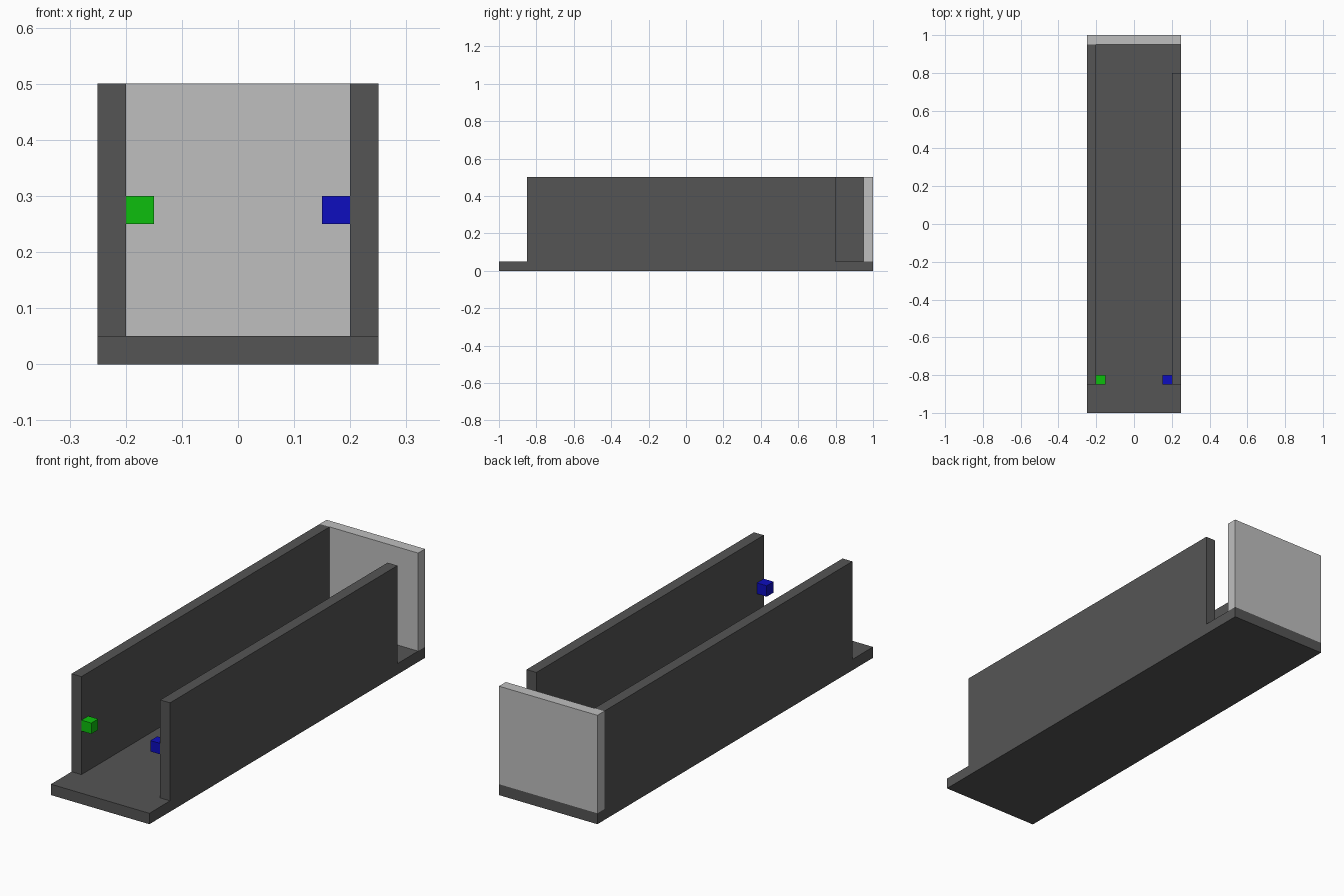
import bpy
from mathutils import Matrix, Vector
import bmesh

cube = bpy.data.objects.get("Cube")
if cube:
    bpy.data.objects.remove(cube, do_unlink=True)


def material(name, rgb):
    mat = bpy.data.materials.new(name)
    mat.use_nodes = True
    color = (*rgb, 1.0)
    mat.diffuse_color = color
    mat.node_tree.nodes["Principled BSDF"].inputs["Base Color"].default_value = color
    return mat


def box(name, low, high, mat):
    low, high = Vector(low), Vector(high)
    bm = bmesh.new()
    bmesh.ops.create_cube(bm, size=1.0, matrix=Matrix.Diagonal((*(high - low), 1.0)))
    mesh = bpy.data.meshes.new(name)
    bm.to_mesh(mesh)
    bm.free()
    mesh.materials.append(mat)
    obj = bpy.data.objects.new(name, mesh)
    obj.location = (low + high) / 2
    bpy.context.collection.objects.link(obj)
    return obj


dark = material("dark grey", (0.091, 0.091, 0.091))
light = material("light grey", (0.522, 0.522, 0.522))
green = material("green", (0.004, 0.522, 0.004))
blue = material("blue", (0.004, 0.004, 0.522))

T = 0.05          # thickness of every slab
HALF = 0.25       # half width
HEIGHT = 0.5
FRONT = -0.85     # front end of the side walls

# Floor and end panel
box("floor", (-HALF, -1, 0), (HALF, 1, T), dark)
box("back_panel", (-HALF, 1 - T, T), (HALF, 1, HEIGHT), light)

# Side walls; the left one stops short to leave a doorway
box("right_wall", (-HALF, FRONT, T), (T - HALF, 1 - T, HEIGHT), dark)
box("left_wall", (HALF - T, FRONT, T), (HALF, 0.8, HEIGHT), dark)

# Small marker blocks on the inner faces of the walls
box("right_marker", (T - HALF, FRONT, 0.25), (2 * T - HALF, FRONT + T, 0.3), green)
box("left_marker", (HALF - 2 * T, FRONT, 0.25), (HALF - T, FRONT + T, 0.3), blue)
